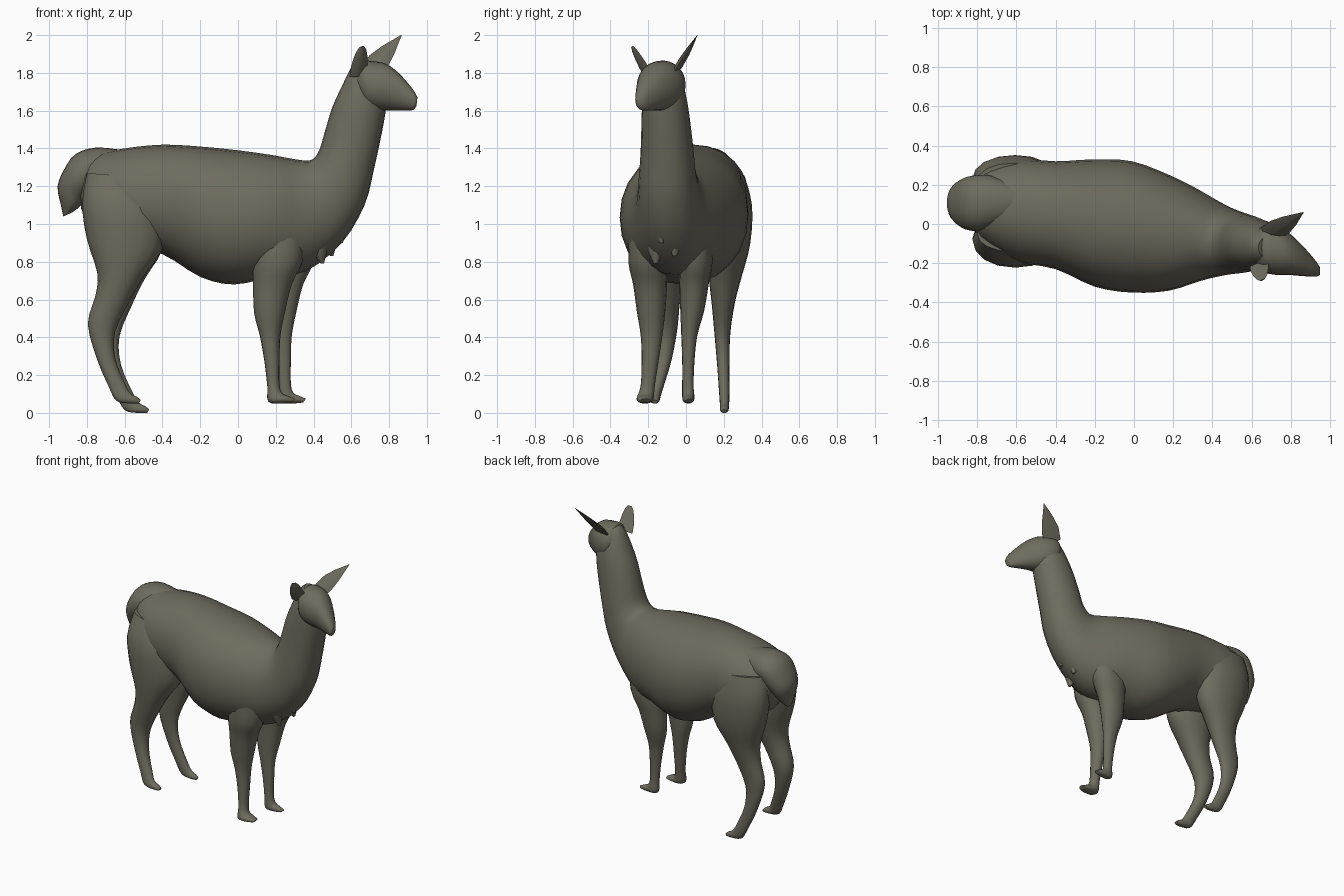
import bpy, bmesh, math
from mathutils import Vector

coat = bpy.data.materials.new("olive_brown_coat")
coat.diffuse_color = (0.158, 0.147, 0.112, 1)


def spline(p0, p1, p2, p3, t):
    """Catmull-Rom blend of four section tuples."""
    return [0.5 * (2 * b + (c - a) * t + (2 * a - 5 * b + 4 * c - d) * t * t
                   + (3 * b - a - 3 * c + d) * t ** 3)
            for a, b, c, d in zip(p0, p1, p2, p3)]


def loft(name, sections, sides=24, steps=3, power=0.95):
    """Skin oval sections: (x1, z1, x2, z2, y_low, y_high)."""
    n = len(sections)
    rings = []
    for i in range(n - 1):
        four = [sections[max(0, min(n - 1, i + k))] for k in (-1, 0, 1, 2)]
        rings += [spline(*four, s / steps) for s in range(steps)]
    rings.append(sections[-1])
    bm = bmesh.new()
    loops = []
    for x1, z1, x2, z2, y0, y1 in rings:
        loop = []
        for k in range(sides):
            a = 2 * math.pi * k / sides
            c = math.copysign(abs(math.cos(a)) ** power, math.cos(a))
            s = math.copysign(abs(math.sin(a)) ** power, math.sin(a))
            loop.append(bm.verts.new(((x1 + x2) / 2 + c * (x1 - x2) / 2,
                                      (y0 + y1) / 2 + s * (y1 - y0) / 2,
                                      (z1 + z2) / 2 + c * (z1 - z2) / 2)))
        loops.append(loop)
    for a, b in zip(loops, loops[1:]):
        for k in range(sides):
            j = (k + 1) % sides
            bm.faces.new((a[k], a[j], b[j], b[k]))
    bm.faces.new(loops[0])
    bm.faces.new(loops[-1])
    return finish(name, bm)


def finish(name, bm):
    bmesh.ops.recalc_face_normals(bm, faces=bm.faces)
    me = bpy.data.meshes.new(name)
    bm.to_mesh(me)
    bm.free()
    me.materials.append(coat)
    ob = bpy.data.objects.new(name, me)
    bpy.context.collection.objects.link(ob)
    bpy.context.view_layer.objects.active = ob
    ob.select_set(True)
    bpy.ops.object.shade_smooth_by_angle(angle=math.radians(50))
    ob.select_set(False)
    return ob


# Torso from rump to chest, turning up into the neck
loft("body_and_neck", [
    (-0.84, 1.28, -0.83, 1.08, 0.02, 0.20),
    (-0.78, 1.36, -0.77, 0.97, -0.09, 0.27),
    (-0.60, 1.40, -0.60, 0.88, -0.19, 0.33),
    (-0.40, 1.42, -0.40, 0.84, -0.23, 0.32),
    (-0.20, 1.41, -0.20, 0.72, -0.32, 0.33),
    (0.00, 1.39, -0.02, 0.68, -0.35, 0.32),
    (0.18, 1.365, 0.18, 0.72, -0.34, 0.25),
    (0.32, 1.34, 0.36, 0.75, -0.29, 0.17),
    (0.39, 1.34, 0.55, 0.90, -0.26, 0.09),
    (0.43, 1.39, 0.67, 1.10, -0.25, 0.055),
    (0.46, 1.49, 0.72, 1.29, -0.24, 0.04),
    (0.50, 1.62, 0.765, 1.50, -0.235, 0.02),
    (0.555, 1.74, 0.785, 1.62, -0.23, 0.00),
    (0.60, 1.83, 0.79, 1.70, -0.21, -0.03),
    (0.635, 1.865, 0.76, 1.77, -0.18, -0.06)])

# Head, turned a little to the side
loft("head", [
    (0.61, 1.80, 0.63, 1.70, -0.19, -0.05),
    (0.66, 1.86, 0.67, 1.62, -0.245, -0.005),
    (0.73, 1.86, 0.73, 1.60, -0.26, -0.01),
    (0.79, 1.845, 0.79, 1.60, -0.26, -0.045),
    (0.85, 1.80, 0.85, 1.60, -0.265, -0.10),
    (0.90, 1.745, 0.90, 1.60, -0.268, -0.155),
    (0.935, 1.70, 0.93, 1.605, -0.268, -0.195),
    (0.95, 1.67, 0.945, 1.625, -0.26, -0.22)])

# Tail arching over the rump and hanging down
loft("tail", [
    (-0.60, 1.39, -0.62, 1.25, 0.03, 0.20),
    (-0.75, 1.405, -0.70, 1.20, -0.02, 0.245),
    (-0.86, 1.37, -0.74, 1.20, -0.035, 0.25),
    (-0.92, 1.29, -0.77, 1.17, -0.03, 0.24),
    (-0.955, 1.20, -0.81, 1.13, 0.00, 0.215),
    (-0.94, 1.11, -0.84, 1.09, 0.03, 0.18),
    (-0.925, 1.04, -0.88, 1.06, 0.07, 0.14)])


def hind_leg(name, dx, dz, spans):
    """Thigh, hock, shank and foot; spans give the y range of each section."""
    outline = [(-0.44, 1.24, -0.80, 1.27), (-0.40, 1.08, -0.825, 1.11),
               (-0.40, 0.87, -0.80, 0.92), (-0.50, 0.72, -0.745, 0.74),
               (-0.575, 0.59, -0.755, 0.62), (-0.65, 0.43, -0.795, 0.47),
               (-0.65, 0.29, -0.745, 0.28), (-0.60, 0.16, -0.685, 0.14),
               (-0.57, 0.105, -0.645, 0.065), (-0.535, 0.085, -0.575, 0.05),
               (-0.515, 0.068, -0.525, 0.05)]
    rows = []
    for i, ((x1, z1, x2, z2), (y0, y1)) in enumerate(zip(outline, spans)):
        f = max(0, (i - 2) / 6)
        f = min(1, f)
        rows.append((x1 + dx * f, z1 + dz * f, x2 + dx * f, z2 + dz * f, y0, y1))
    loft(name, rows, sides=16)


hind_leg("hind_leg_near", 0.0, 0.0, [
    (-0.14, 0.04), (-0.215, 0.06), (-0.22, 0.04), (-0.205, 0.00), (-0.185, -0.03),
    (-0.165, -0.045), (-0.165, -0.075), (-0.18, -0.115), (-0.19, -0.135),
    (-0.19, -0.14), (-0.18, -0.15)])
hind_leg("hind_leg_far", 0.045, -0.05, [
    (0.12, 0.31), (0.11, 0.35), (0.11, 0.34), (0.12, 0.295), (0.135, 0.26),
    (0.15, 0.235), (0.165, 0.23), (0.175, 0.23), (0.18, 0.228),
    (0.18, 0.225), (0.19, 0.215)])


def fore_leg(name, dx, spans):
    """Shoulder, knee, cannon and foot."""
    outline = [(0.36, 0.98, 0.10, 0.98), (0.34, 0.80, 0.08, 0.80),
               (0.285, 0.68, 0.08, 0.68), (0.25, 0.54, 0.085, 0.53),
               (0.225, 0.41, 0.115, 0.41), (0.22, 0.28, 0.14, 0.27),
               (0.22, 0.15, 0.155, 0.14), (0.235, 0.105, 0.16, 0.06),
               (0.265, 0.09, 0.225, 0.05), (0.30, 0.075, 0.285, 0.055)]
    loft(name, [(x1 + dx, z1, x2 + dx, z2, y0, y1)
                for (x1, z1, x2, z2), (y0, y1) in zip(outline, spans)], sides=16)


fore_leg("fore_leg_near", 0.0, [
    (-0.30, -0.10), (-0.305, -0.10), (-0.28, -0.10), (-0.26, -0.11), (-0.24, -0.125),
    (-0.235, -0.145), (-0.24, -0.165), (-0.26, -0.17), (-0.26, -0.175), (-0.24, -0.19)])
fore_leg("fore_leg_far", 0.06, [
    (-0.04, 0.13), (-0.04, 0.14), (-0.035, 0.12), (-0.03, 0.095), (-0.025, 0.06),
    (-0.02, 0.045), (-0.02, 0.04), (-0.02, 0.045), (-0.015, 0.04), (0.0, 0.03)])


def ear(name, base, tip, across, depth, widths):
    """Pointed leaf shape with a hollow front."""
    base, tip, across, depth = map(Vector, (base, tip, across, depth))
    bm = bmesh.new()
    rings = []
    for t, w in zip((0, 0.3, 0.6, 0.85, 1), widths):
        c = base.lerp(tip, t)
        rings.append([bm.verts.new(c + p * w) for p in
                      (across, depth * 0.1, -across, -depth * 0.5, -depth * 0.35 + across * 0.6)])
    for a, b in zip(rings, rings[1:]):
        for k in range(5):
            j = (k + 1) % 5
            bm.faces.new((a[k], a[j], b[j], b[k]))
    bm.faces.new(rings[0])
    bm.faces.new(rings[-1])
    finish(name, bm)


ear("ear_near", (0.635, -0.20, 1.79), (0.655, -0.285, 1.94),
    (0.9, 0.35, 0.25), (0.3, 0.8, 0.5), (0.05, 0.05, 0.042, 0.03, 0.013))
ear("ear_far", (0.69, -0.05, 1.80), (0.865, 0.06, 2.0),
    (0.7, -0.5, -0.5), (0.6, 0.7, -0.3), (0.06, 0.066, 0.045, 0.018, 0.002))

# Shaggy fur tufts on the breast
for i, (x, y, z) in enumerate([(0.55, -0.13, 0.93), (0.50, -0.06, 0.86), (0.45, -0.16, 0.82)]):
    loft("breast_tuft_%d" % (i + 1), [
        (x + 0.03, z + 0.09, x - 0.08, z + 0.11, y - 0.06, y + 0.06),
        (x + 0.02, z + 0.03, x - 0.06, z + 0.03, y - 0.04, y + 0.04),
        (x + 0.005, z - 0.03, x - 0.01, z - 0.03, y - 0.01, y + 0.01)], sides=8)
